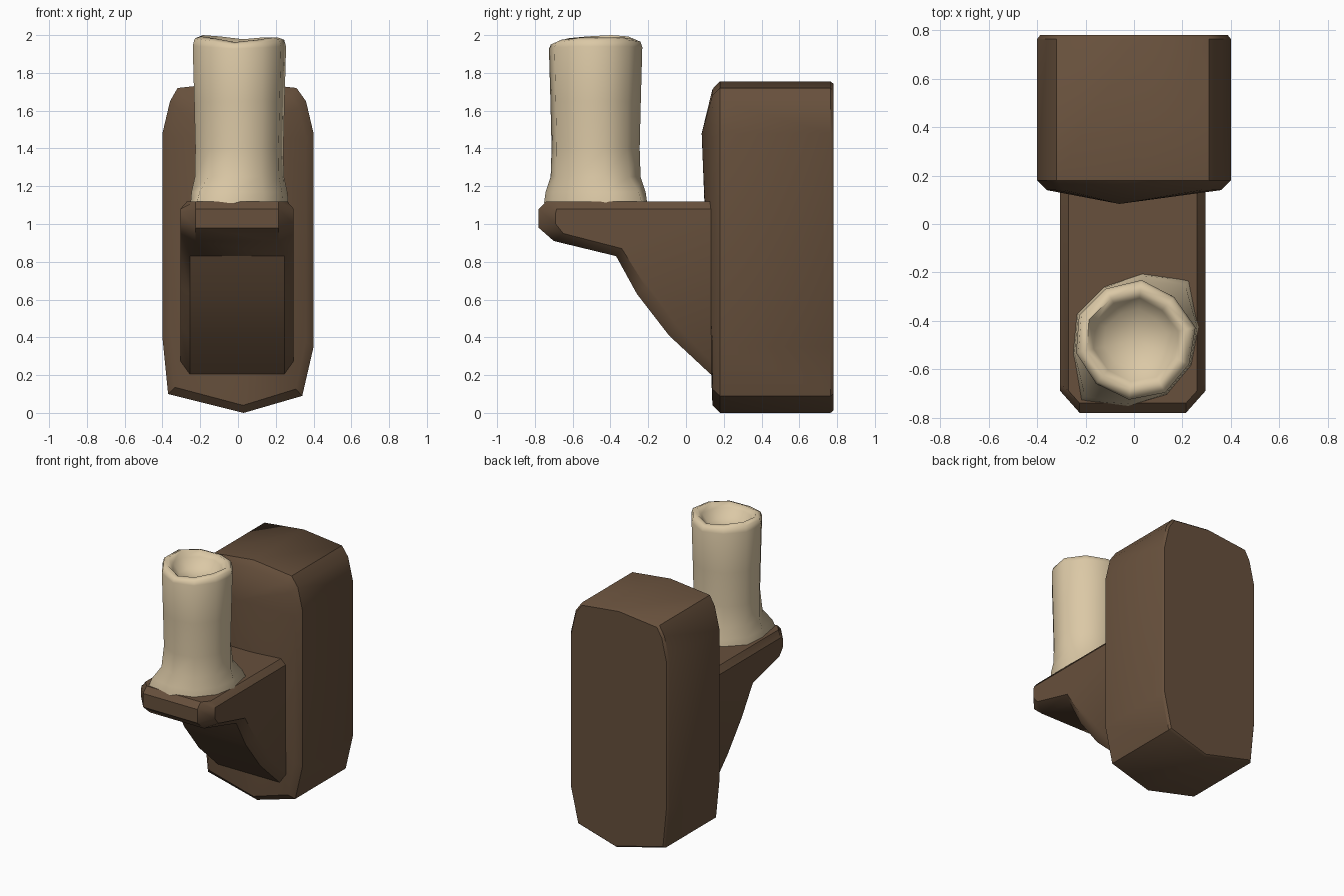
import bpy, bmesh, math

if "Cube" in bpy.data.objects:
    bpy.data.objects.remove(bpy.data.objects["Cube"])


def material(name, rgb):
    m = bpy.data.materials.new(name)
    m.diffuse_color = (*rgb, 1)
    m.use_nodes = True
    m.node_tree.nodes["Principled BSDF"].inputs["Base Color"].default_value = m.diffuse_color
    return m


WOOD = material("dark brown wood", (0.135, 0.08, 0.045))
WAX = material("cream wax", (0.71, 0.58, 0.38))


def loft(name, rings, mat, start=None, end=None, angle=40):
    """Skin closed rings; ends close to a tip point, or with a flat face."""
    bm = bmesh.new()
    vs = [[bm.verts.new(p) for p in r] for r in rings]
    n = len(vs[0])
    for a, b in zip(vs, vs[1:]):
        for i in range(n):
            j = (i + 1) % n
            bm.faces.new((a[i], a[j], b[j], b[i]))
    for ring, tip in ((vs[0], start), (vs[-1], end)):
        if tip:
            t = bm.verts.new(tip)
            for i in range(n):
                bm.faces.new((ring[i], ring[(i + 1) % n], t))
        else:
            bm.faces.new(ring)
    bmesh.ops.recalc_face_normals(bm, faces=bm.faces)
    me = bpy.data.meshes.new(name)
    bm.to_mesh(me)
    bm.free()
    me.materials.append(mat)
    ob = bpy.data.objects.new(name, me)
    bpy.context.collection.objects.link(ob)
    bpy.ops.object.select_all(action='DESELECT')
    ob.select_set(True)
    bpy.context.view_layer.objects.active = ob
    bpy.ops.object.shade_smooth_by_angle(angle=math.radians(angle))
    return ob


# Wall block: hand-hewn outline swept front to back, with a bulging front
outline = [(0.03, 0.0), (0.34, 0.09), (0.40, 0.35), (0.40, 1.48), (0.36, 1.65),
           (0.31, 1.72), (0.0, 1.755), (-0.32, 1.72), (-0.36, 1.65),
           (-0.40, 1.48), (-0.40, 0.40), (-0.37, 0.10)]


def block_ring(y, inset):
    sx, sz = 1 - inset / 0.4, 1 - inset / 0.87
    return [(x * sx, y, 0.87 + (z - 0.87) * sz) for x, z in outline]


loft("wall_block", [block_ring(0.78, 0.012), block_ring(0.765, 0.0),
                    block_ring(0.18, 0.0), block_ring(0.14, 0.04)],
     WOOD, end=(-0.06, 0.083, 1.48))

# Bracket: side profile with chamfered edges, as (half width, y, z)
inner = [(0.265, 0.2, 1.12), (0.265, -0.69, 1.12), (0.22, -0.74, 1.12),
         (0.22, -0.78, 1.08), (0.22, -0.78, 0.98), (0.22, -0.70, 0.91),
         (0.25, -0.37, 0.83), (0.25, -0.26, 0.63), (0.25, -0.09, 0.41),
         (0.25, 0.13, 0.205), (0.25, 0.2, 0.205)]
outer = [(0.3, 0.2, 1.08), (0.3, -0.66, 1.08), (0.3, -0.685, 1.08),
         (0.3, -0.69, 1.06), (0.3, -0.69, 1.0), (0.3, -0.65, 0.95),
         (0.3, -0.34, 0.87), (0.3, -0.215, 0.67), (0.3, -0.05, 0.46),
         (0.3, 0.13, 0.275), (0.3, 0.2, 0.275)]
loft("bracket", [[(s * w - 0.005, y, z) for w, y, z in prof]
                 for s, prof in ((-1, outer), (-1, inner), (1, inner), (1, outer))], WOOD)

# Candle: ten-sided, uneven rim, base melted out along one diagonal
CX, CY, N = 0.005, -0.48, 10
wobble = [0.005, -0.01, 0.0, -0.005, 0.004, 0.0, -0.008, -0.003, 0.0, -0.006]
rim_lift = [0.0, 0.0, -0.01, 0.005, 0.012, 0.005, -0.005, -0.025, -0.012, 0.0]


def candle_ring(r, z, drip=0.0, lift=0.0, dx=0.0):
    pts = []
    for i in range(N):
        a = math.radians(12 + 36 * i)
        run = drip * max(0, math.cos(2 * (a - math.radians(52)))) ** 2
        rr = r + wobble[i] + run
        pts.append((CX + dx + rr * math.cos(a), CY + rr * math.sin(a),
                    z + lift * rim_lift[i]))
    return pts


loft("candle", [candle_ring(0.26, 1.11, 0.085), candle_ring(0.255, 1.17, 0.065),
                candle_ring(0.238, 1.25, 0.015), candle_ring(0.236, 1.4),
                candle_ring(0.242, 1.65), candle_ring(0.25, 1.94, 0, 0.5),
                candle_ring(0.24, 1.975, 0, 1), candle_ring(0.205, 1.988, 0, 1),
                candle_ring(0.175, 1.95, 0, 0.5), candle_ring(0.13, 1.89)],
     WAX, end=(CX, CY, 1.875), angle=75)
